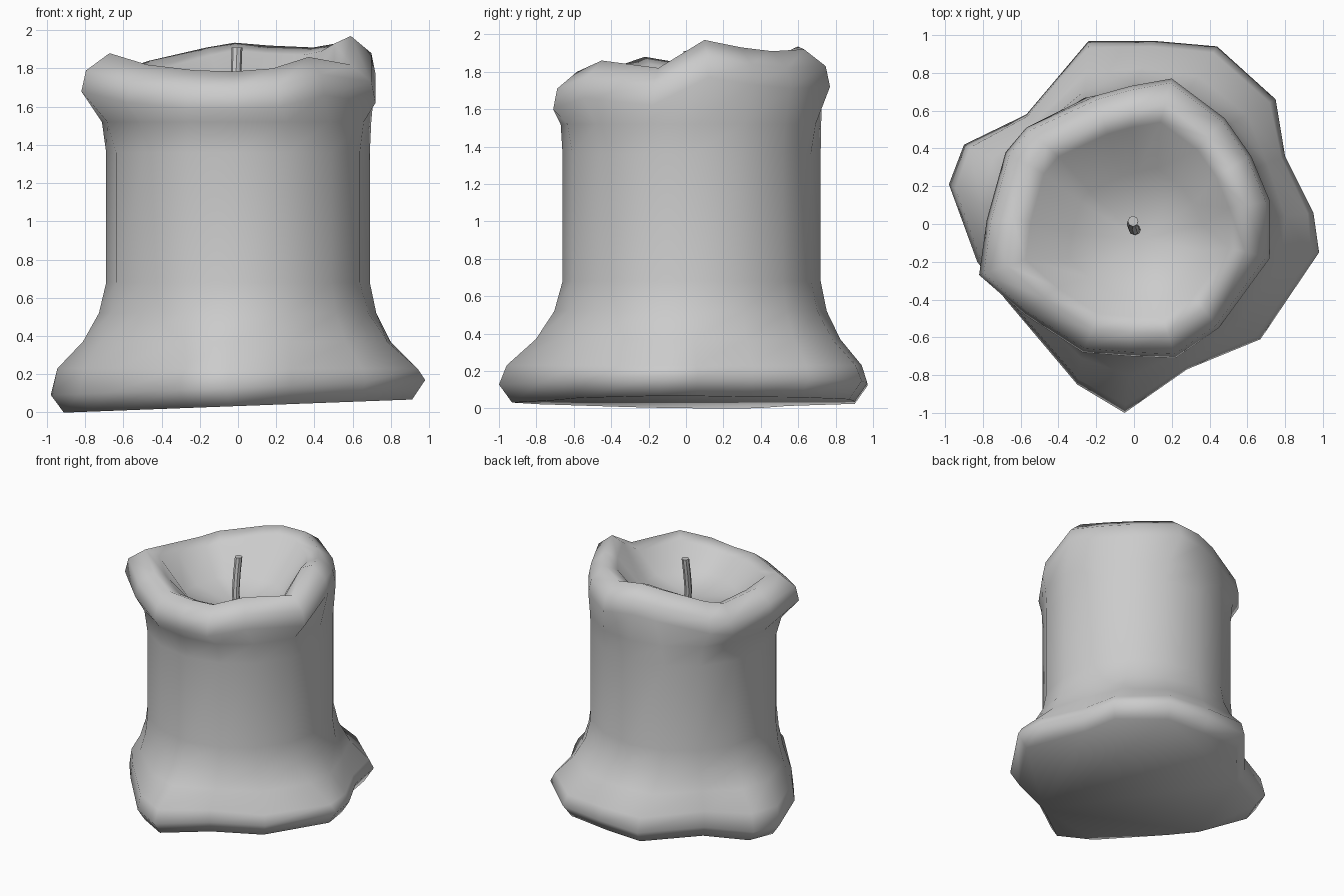
import bpy
import bmesh
import math
from mathutils import Vector

if "Cube" in bpy.data.objects:
    bpy.data.objects.remove(bpy.data.objects["Cube"])

wax = bpy.data.materials.new("pale_grey_wax")
wax.use_nodes = True
GREY = (0.6, 0.6, 0.6, 1)
wax.diffuse_color = GREY
wax.node_tree.nodes["Principled BSDF"].inputs["Base Color"].default_value = GREY

SIDES = 16
# Outlines run counter-clockwise from the +x side
FOOT = [(.95, .06), (.8, .36), (.75, .66), (.44, .94), (.1, .97), (-.24, .97), (-.57, .58), (-.9, .42),
        (-.98, .21), (-.83, -.2), (-.68, -.4), (-.3, -.85), (-.05, -1), (.28, -.77), (.67, -.61), (.98, -.15)]
RIM = [(.72, .12), (.62, .36), (.48, .56), (.2, .77), (-.02, .73), (-.2, .68), (-.57, .51), (-.68, .38),
       (-.78, .02), (-.82, -.27), (-.58, -.48), (-.27, -.68), (-.02, -.7), (.22, -.71), (.45, -.55), (.72, -.18)]
CREST = [1.97, 1.93, 1.91, 1.92, 1.935, 1.91, 1.84, 1.81, 1.84, 1.88, 1.82, 1.79, 1.785, 1.8, 1.86, 1.82]

foot = [Vector(p) for p in FOOT]
rim = [Vector(p) for p in RIM]
angles = [math.tau * i / SIDES for i in range(SIDES)]
body = [Vector((.69 * math.cos(a), .03 + .69 * math.sin(a))) for a in angles]


def finish(bm, name, angle):
    """Turn a bmesh into a smooth-shaded object."""
    bmesh.ops.recalc_face_normals(bm, faces=bm.faces)
    mesh = bpy.data.meshes.new(name)
    bm.to_mesh(mesh)
    bm.free()
    mesh.materials.append(wax)
    obj = bpy.data.objects.new(name, mesh)
    bpy.context.collection.objects.link(obj)
    bpy.ops.object.select_all(action='DESELECT')
    obj.select_set(True)
    bpy.context.view_layer.objects.active = obj
    bpy.ops.object.shade_smooth_by_angle(angle=math.radians(angle))


def loft(bm, rings):
    """Bridge successive rings of points with quads."""
    loops = [[bm.verts.new(p) for p in ring] for ring in rings]
    for low, high in zip(loops, loops[1:]):
        n = len(low)
        for i in range(n):
            j = (i + 1) % n
            bm.faces.new((low[i], low[j], high[j], high[i]))
    return loops


def blend(outline, amount, height):
    """Ring between the round body and a melted outline."""
    return [(*b.lerp(o, amount), height) for b, o in zip(body, outline)]


# Melted candle: underside, spread foot, body, drooping rim and hollow
rings = [[(p.x * .93, p.y * .93, .033 + .035 * p.x) for p in foot]]
rings += [[(p.x, p.y, .13 + .04 * p.x) for p in foot]]
rings += [blend(foot, .88, .23), blend(foot, .42, .37), blend(foot, .13, .52)]
rings += [blend(foot, 0, .68), blend(foot, 0, 1.36), blend(rim, .25, 1.52)]
rings += [[(*p, z - .2) for p, z in zip(rim, CREST)]]
rings += [[(*(p * .97), z - .09) for p, z in zip(rim, CREST)]]
rings += [[(*(p * .82), z) for p, z in zip(rim, CREST)]]
rings += [[(*(p * .7), z - .04) for p, z in zip(rim, CREST)]]
rings += [[(p.x * .46 + .03, p.y * .46 - .06, 1.62) for p in rim]]
bm = bmesh.new()
loops = loft(bm, rings)
bm.faces.new(loops[0])
centre = bm.verts.new((.03, -.08, 1.56))
for i in range(SIDES):
    bm.faces.new((loops[-1][i], loops[-1][(i + 1) % SIDES], centre))
finish(bm, "melted_candle", 70)

# Bent wick
bm = bmesh.new()
path = [(.01, -.03, 1.53), (0, -.03, 1.64), (-.01, 0, 1.78), (-.005, .015, 1.91)]
wick = [[(x + .028 * math.cos(a), y + .028 * math.sin(a), z) for a in angles[::2]] for x, y, z in path]
ends = loft(bm, wick)
bm.faces.new(ends[0])
bm.faces.new(ends[-1])
finish(bm, "wick", 40)
